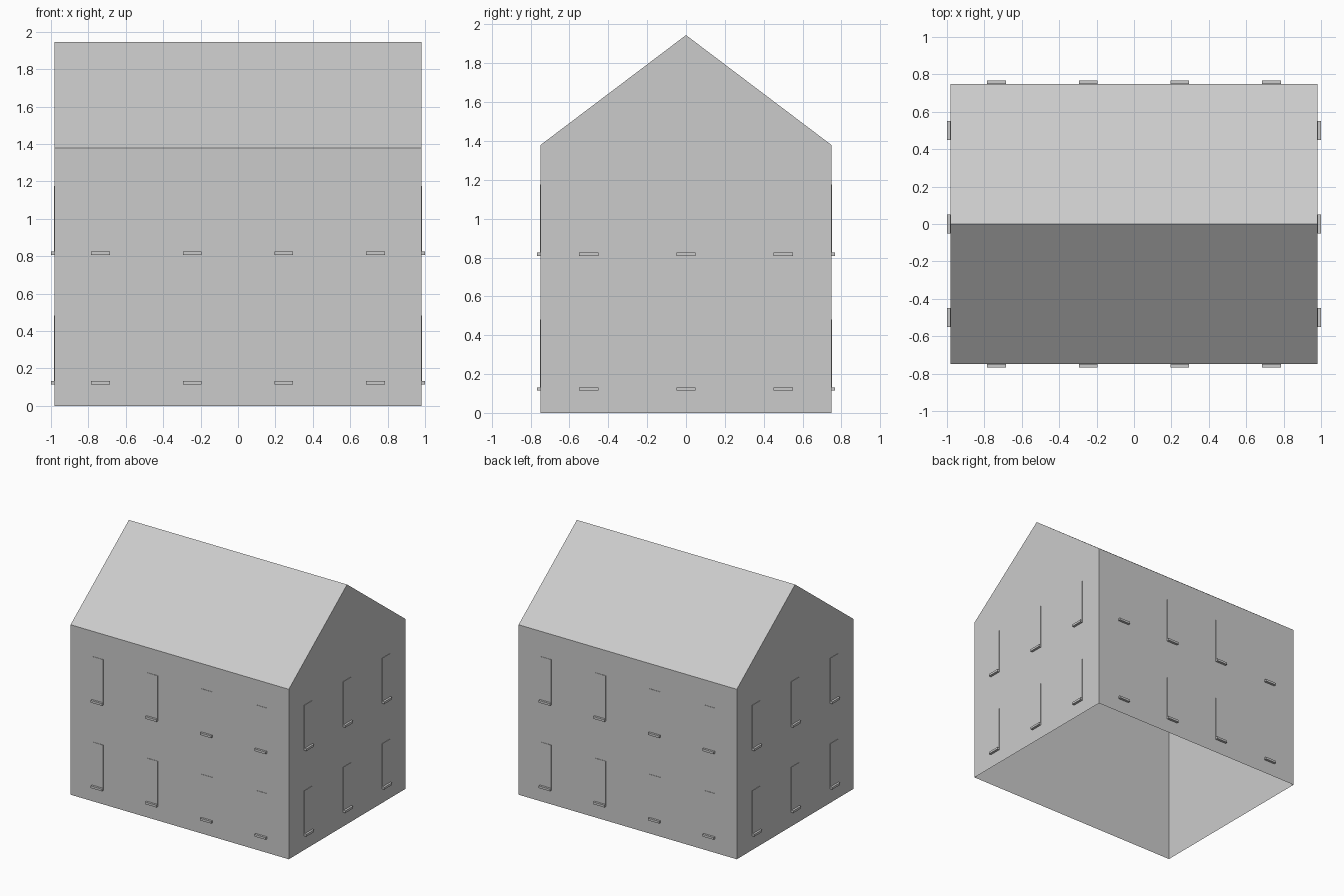
import bpy, bmesh
from mathutils import Matrix, Vector
from math import pi

if "Cube" in bpy.data.objects:
    bpy.data.objects.remove(bpy.data.objects["Cube"])

HX, HY, EAVE, RIDGE = 0.98, 0.748, 1.38, 1.945

grey = bpy.data.materials.new("plain grey")
grey.diffuse_color = (0.6, 0.6, 0.6, 1)
grey.use_nodes = True
grey.node_tree.nodes["Principled BSDF"].inputs["Base Color"].default_value = grey.diffuse_color


def finish(name, bm):
    mesh = bpy.data.meshes.new(name)
    bm.to_mesh(mesh)
    bm.free()
    mesh.materials.append(grey)
    obj = bpy.data.objects.new(name, mesh)
    bpy.context.collection.objects.link(obj)


def sheet(name, polygons):
    bm = bmesh.new()
    for poly in polygons:
        bm.faces.new([bm.verts.new(p) for p in poly])
    bmesh.ops.remove_doubles(bm, verts=bm.verts, dist=1e-5)
    finish(name, bm)


# Walls: an open shell with two gables and no floor
gable = [(-HY, 0), (HY, 0), (HY, EAVE), (0, RIDGE), (-HY, EAVE)]
sheet("walls", [
    [(HX, y, z) for y, z in gable],
    [(-HX, y, z) for y, z in reversed(gable)],
    [(-HX, -HY, 0), (HX, -HY, 0), (HX, -HY, EAVE), (-HX, -HY, EAVE)],
    [(HX, HY, 0), (-HX, HY, 0), (-HX, HY, EAVE), (HX, HY, EAVE)],
])

# Roof: two slopes flush with the walls
sheet("roof", [
    [(-s * HX, -s * HY, EAVE), (s * HX, -s * HY, EAVE),
     (s * HX, 0, RIDGE), (-s * HX, 0, RIDGE)] for s in (1, -1)
])


def box(bm, size, centre, turn):
    mat = turn @ Matrix.Translation(centre) @ Matrix.Diagonal((*size, 1))
    bmesh.ops.create_cube(bm, size=1, matrix=mat)


# Window sills and thin window panes on every wall, in two storeys
sides = [("front", 0, HY, (-0.735, -0.245, 0.245, 0.735)),
         ("right", pi / 2, HX, (-0.5, 0, 0.5)),
         ("back", pi, HY, (-0.735, -0.245, 0.245, 0.735)),
         ("left", -pi / 2, HX, (-0.5, 0, 0.5))]
for side, angle, dist, columns in sides:
    turn = Matrix.Rotation(angle, 4, 'Z')
    sills, panes = bmesh.new(), bmesh.new()
    for z in (0.123, 0.817):
        for u in columns:
            box(sills, (0.1, 0.02, 0.018), Vector((u, -dist - 0.01, z)), turn)
            box(panes, (0.1, 0.003, 0.35),
                Vector((u, -dist - 0.0015, z + 0.184)), turn)
    finish(side + "_window_sills", sills)
    finish(side + "_window_panes", panes)
